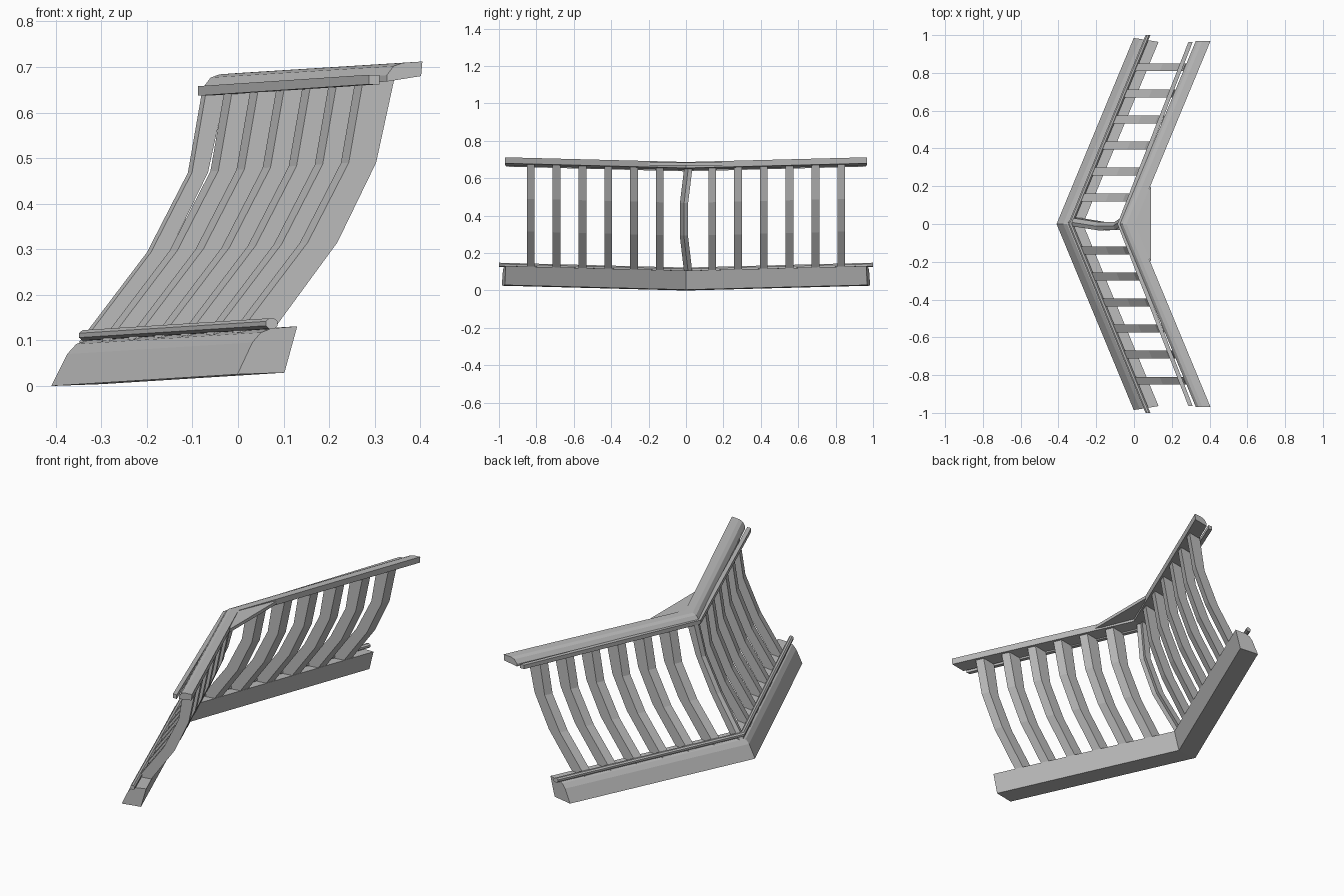
import bpy, bmesh, math

old = bpy.data.objects.get("Cube")
if old:
    bpy.data.objects.remove(old, do_unlink=True)

GREY = (0.5, 0.5, 0.5, 1)
mat = bpy.data.materials.new("plain grey")
mat.use_nodes = True
mat.diffuse_color = GREY
mat.node_tree.nodes["Principled BSDF"].inputs["Base Color"].default_value = GREY

SPREAD = 0.415   # sideways run of each arm per unit of y
RISE = 0.026     # upward run of each arm per unit of y


def bridge(name, sections):
    """Join matching closed sections into a capped solid."""
    bm = bmesh.new()
    rings = [[bm.verts.new(p) for p in s] for s in sections]
    for a, b in zip(rings, rings[1:]):
        for i in range(len(a)):
            j = (i + 1) % len(a)
            bm.faces.new((a[i], a[j], b[j], b[i]))
    bm.faces.new(rings[0])
    bm.faces.new(rings[-1])
    bmesh.ops.recalc_face_normals(bm, faces=bm.faces)
    me = bpy.data.meshes.new(name)
    bm.to_mesh(me)
    bm.free()
    me.materials.append(mat)
    ob = bpy.data.objects.new(name, me)
    bpy.context.collection.objects.link(ob)
    return ob


def section(profile, y, bend=lambda z: 0, spread=SPREAD):
    """Apex profile (x, z) moved out along the arm to y."""
    return [(x + spread * abs(y), y + bend(z), z + RISE * abs(y)) for x, z in profile]


def arms(name, profile, end, skew=0, spread=SPREAD):
    """Mitred V-shaped beam; skew pulls the inner end corners back."""
    x0 = min(x for x, z in profile)
    out = []
    for side in (-1, 0, 1):
        ring = []
        for x, z in profile:
            y = side * (end - skew * (x - x0))
            ring += section([(x, z)], y, spread=spread)
        out.append(ring)
    return bridge(name, out)


# Lower beam with a rounded outer shoulder, and its thin rail
arms("lower_beam", [(-0.41, 0), (-0.375, 0.07), (-0.355, 0.092), (-0.33, 0.101),
                    (-0.27, 0.106), (-0.30, 0.004)], 0.985, 0.15)
arms("lower_rail", [(-0.336 + 0.014 * math.cos(math.pi * (k + 0.5) / 4),
                     0.111 + 0.0125 * math.sin(math.pi * (k + 0.5) / 4))
                    for k in range(8)], 1.0, spread=0.41)

# Upper handrail with its thin rail below
arms("upper_handrail", [(-0.075, 0.643), (-0.075, 0.657), (-0.06, 0.677), (-0.04, 0.684),
                        (0.003, 0.687), (0, 0.655)], 0.968)
arms("upper_rail", [(-0.088, 0.637), (-0.088, 0.658), (-0.065, 0.658), (-0.065, 0.637)],
     0.963, spread=0.39)

# Triangular corner plate inside the handrail
bridge("corner_plate", [[(-0.03, 0, z), (0.09, 0.2, z), (0.09, -0.2, z)]
                        for z in (0.668, 0.685)])

# Curved balusters, six on each arm
outer = [(-0.35, 0.095), (-0.20, 0.293), (-0.11, 0.468), (-0.078, 0.652)]
inner = [(-0.01, 0.652), (-0.05, 0.468), (-0.135, 0.293), (-0.28, 0.095)]
for side, label in ((-1, "front"), (1, "back")):
    for i in range(6):
        y = side * (0.14 + 0.138 * i)
        bridge(f"{label}_baluster_{i + 1}",
               [section(outer + inner, y + d) for d in (-0.021, 0.021)])

# Slightly bowed post at the corner
slim = [(x - 0.025, z) for x, z in inner]


def bow(z):
    return 0.012 - 0.026 * math.sin(math.pi * (z - 0.095) / 0.557)


bridge("corner_post", [section(outer + slim, y, bow) for y in (-0.022, 0, 0.022)])
